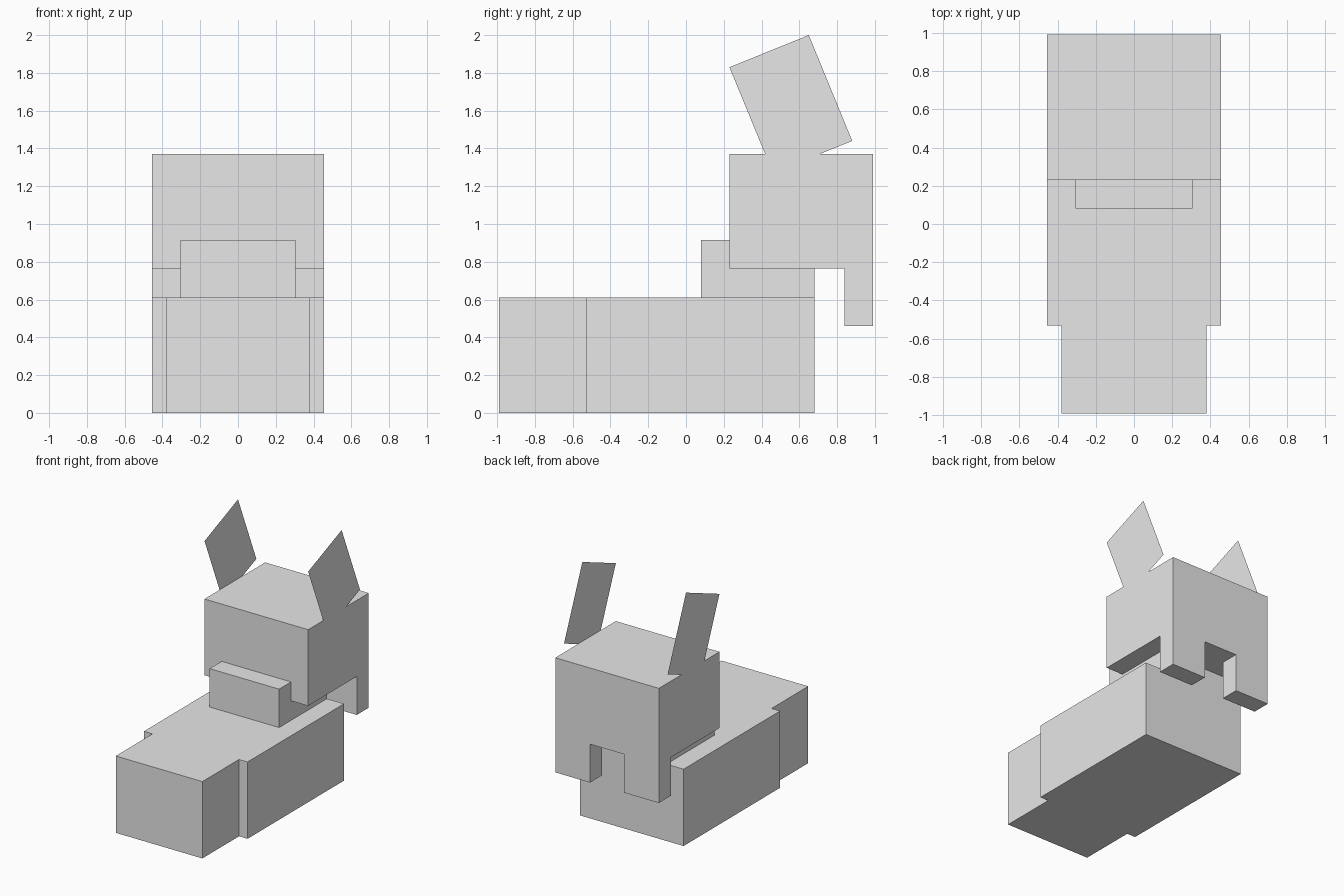
import bpy
from mathutils import Matrix, Vector

default = bpy.data.objects.get("Cube")
if default:
    bpy.data.objects.remove(default, do_unlink=True)

# Single plain grey
GREY = (0.8, 0.8, 0.8, 1.0)
grey = bpy.data.materials.new("plain_grey")
grey.use_nodes = True
grey.diffuse_color = GREY
grey.node_tree.nodes["Principled BSDF"].inputs["Base Color"].default_value = GREY


def finish(obj, name):
    obj.name = name
    obj.data.name = name
    obj.data.materials.append(grey)
    return obj


def box(name, x, y, z):
    """Box from (min, max) ranges on each axis."""
    bpy.ops.mesh.primitive_cube_add(size=1)
    obj = bpy.context.object
    centre = Vector([sum(r) / 2 for r in (x, y, z)])
    size = [r[1] - r[0] for r in (x, y, z)]
    obj.data.transform(Matrix.Translation(centre) @ Matrix.Diagonal(size).to_4x4())
    return finish(obj, name)


HALF = 0.455      # half width of body and head
BODY_TOP = 0.61
HEAD_BASE = 0.765

# Body: wide block and a narrower one in front of it
box("wide_body", (-HALF, HALF), (-0.53, 0.68), (0, BODY_TOP))
box("narrow_body", (-0.38, 0.38), (-0.99, -0.53), (0, BODY_TOP))

# Neck and head
box("neck", (-0.305, 0.305), (0.08, 0.68), (BODY_TOP, 0.915))
box("head", (-HALF, HALF), (0.23, 0.99), (HEAD_BASE, 1.37))

# Hanging flaps and paper-thin tilted ears on both sides
for side, sign in (("left", 1), ("right", -1)):
    inner, outer = sign * 0.15, sign * HALF
    box(side + "_flap", sorted((inner, outer)), (0.84, 0.99), (0.46, HEAD_BASE))

    # Ear plane: upright rectangle leaning toward the front
    corners = [(0.46, 1.27), (0.88, 1.44), (0.65, 2.0), (0.23, 1.83)]
    mesh = bpy.data.meshes.new(side + "_ear")
    order = corners if sign > 0 else corners[::-1]
    mesh.from_pydata([(outer, y, z) for y, z in order], [], [range(4)])
    ear = bpy.data.objects.new(side + "_ear", mesh)
    bpy.context.collection.objects.link(ear)
    finish(ear, side + "_ear")
